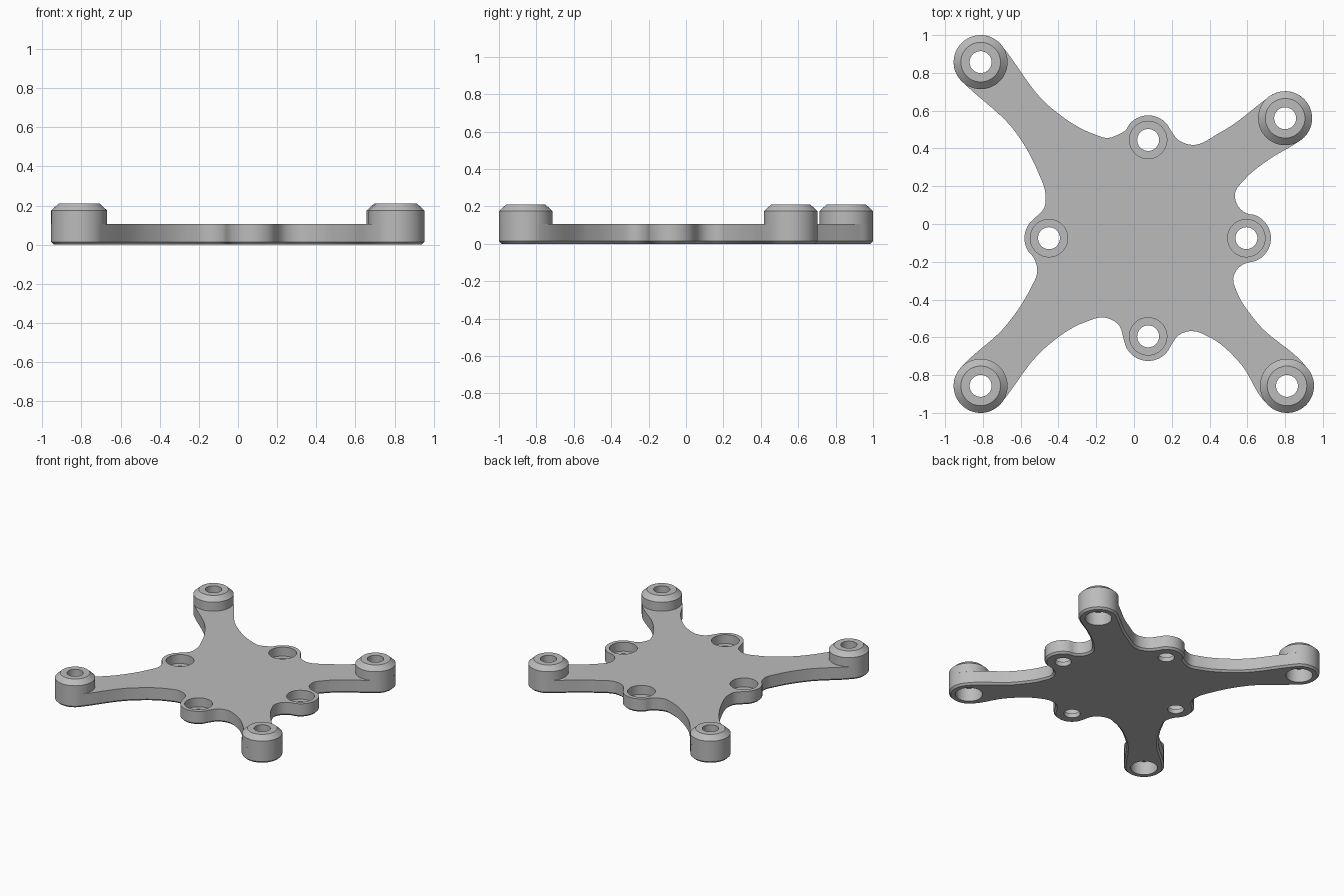
import bpy, bmesh, math
from mathutils import Vector
from mathutils.geometry import interpolate_bezier

cube = bpy.data.objects.get("Cube")
if cube:
    bpy.data.objects.remove(cube, do_unlink=True)

PLATE_TOP = 0.105
BOSS_TOP = 0.21
CHAMFER = 0.014
BOSS_R, EAR_R = 0.143, 0.13
SEG = 48

grey = bpy.data.materials.new("grey_plastic")
grey.use_nodes = True
grey.diffuse_color = (0.5, 0.5, 0.5, 1)
grey.node_tree.nodes["Principled BSDF"].inputs["Base Color"].default_value = (0.5, 0.5, 0.5, 1)

# Clockwise hubs: kind, centre, start and end angle, then edge points to the next hub
HUBS = [
    ("boss", (-.812, .857), 234, 30, [(-.445, .62), (-.21, .475), (-.14, .455), (-.08, .475)]),
    ("ear", (.075, .445), 157, 23, [(.235, .445), (.295, .42), (.465, .49)]),
    ("boss", (.8, .56), 135, -62, [(.72, .345), (.585, .235), (.535, .165), (.55, .095)]),
    ("ear", (.595, -.075), 88, -88, [(.55, -.235), (.525, -.29), (.545, -.36), (.65, -.52)]),
    ("boss", (.81, -.857), 45, -140, [(.56, -.735), (.41, -.605), (.295, -.567), (.235, -.59)]),
    ("ear", (.075, -.595), -22, -170, [(-.08, -.535), (-.155, -.495), (-.26, -.52), (-.47, -.655)]),
    ("boss", (-.812, -.857), -30, -230, [(-.68, -.54), (-.55, -.345), (-.512, -.25)]),
    ("ear", (-.45, -.075), 230, 127, [(-.475, .085), (-.468, .15), (-.51, .28), (-.63, .49)]),
]


def make_object(name, bm):
    bmesh.ops.recalc_face_normals(bm, faces=bm.faces)
    mesh = bpy.data.meshes.new(name)
    bm.to_mesh(mesh)
    bm.free()
    mesh.materials.append(grey)
    obj = bpy.data.objects.new(name, mesh)
    bpy.context.collection.objects.link(obj)
    return obj


def activate(obj):
    bpy.ops.object.select_all(action="DESELECT")
    obj.select_set(True)
    bpy.context.view_layer.objects.active = obj


def smooth(obj):
    activate(obj)
    bpy.ops.object.shade_smooth_by_angle(angle=math.radians(25))


def turn(bm, centre, profile, hollow):
    """Revolve (radius, z) points; hollow joins the ends, otherwise they are capped."""
    rings = []
    for r, z in profile:
        rings.append([bm.verts.new((centre[0] + r * math.cos(i * math.tau / SEG),
                                    centre[1] + r * math.sin(i * math.tau / SEG), z))
                      for i in range(SEG)])
    pairs = list(zip(rings, rings[1:]))
    if hollow:
        pairs.append((rings[-1], rings[0]))
    else:
        bm.faces.new(rings[0])
        bm.faces.new(rings[-1])
    for a, b in pairs:
        for i in range(SEG):
            j = (i + 1) % SEG
            bm.faces.new((a[i], a[j], b[j], b[i]))


def smooth_loop(points):
    """Closed curve through the points with handles scaled to each span."""
    n = len(points)
    tangents = []
    for i in range(n):
        before = points[i] - points[i - 1]
        after = points[(i + 1) % n] - points[i]
        tangents.append((before / before.length_squared + after / after.length_squared).normalized())
    loop = []
    for i in range(n):
        j = (i + 1) % n
        p, q = points[i], points[j]
        reach = (q - p).length / 3
        steps = max(3, int(reach * 3 / 0.025))
        loop += interpolate_bezier(p, p + tangents[i] * reach,
                                   q - tangents[j] * reach, q, steps + 1)[:-1]
    return [Vector((p[0], p[1])) for p in loop]


# Outline of the plate
controls = []
for kind, centre, start, end, edge in HUBS:
    radius = BOSS_R if kind == "boss" else EAR_R
    count = max(3, round((start - end) / 18))
    for k in range(count + 1):
        a = math.radians(start + (end - start) * k / count)
        controls.append(Vector((centre[0] + radius * math.cos(a), centre[1] + radius * math.sin(a))))
    controls += [Vector(p) for p in edge]
outline = smooth_loop(controls)
n = len(outline)

# Plate with a chamfered lower rim
inset = []
for i, p in enumerate(outline):
    t = (outline[(i + 1) % n] - outline[i - 1]).normalized()
    inset.append(p + Vector((t.y, -t.x)) * CHAMFER)
bm = bmesh.new()
levels = [[bm.verts.new((p.x, p.y, z)) for p in loop]
          for loop, z in ((inset, 0), (outline, CHAMFER), (outline, PLATE_TOP))]
bm.faces.new(levels[0])
bm.faces.new(levels[-1])
for a, b in zip(levels, levels[1:]):
    for i in range(n):
        j = (i + 1) % n
        bm.faces.new((a[i], a[j], b[j], b[i]))
plate = make_object("mounting_plate", bm)

# Cutter: wide bores under the bosses, stepped bores in the ears
bm = bmesh.new()
for kind, centre, *_ in HUBS:
    if kind == "boss":
        bore = [(0.095, -0.1), (0.095, 0.2)]
    else:
        bore = [(0.058, -0.1), (0.058, 0.035), (0.099, 0.035), (0.099, 0.2)]
    turn(bm, centre, bore, False)
cutter = make_object("bore_cutter", bm)
cutter.hide_render = True

activate(plate)
cut = plate.modifiers.new("bores", "BOOLEAN")
cut.operation = "DIFFERENCE"
cut.solver = "EXACT"
cut.object = cutter
bpy.ops.object.modifier_apply(modifier=cut.name)
bpy.data.objects.remove(cutter, do_unlink=True)
smooth(plate)

# Raised bosses with chamfered tops and screw holes
names = iter(["back_right", "back_left", "front_left", "front_right"])
for kind, centre, *_ in HUBS:
    if kind == "boss":
        bm = bmesh.new()
        turn(bm, centre, [(0.058, PLATE_TOP), (BOSS_R, PLATE_TOP), (BOSS_R, 0.175),
                          (0.105, BOSS_TOP), (0.058, BOSS_TOP)], True)
        smooth(make_object(next(names) + "_boss", bm))
